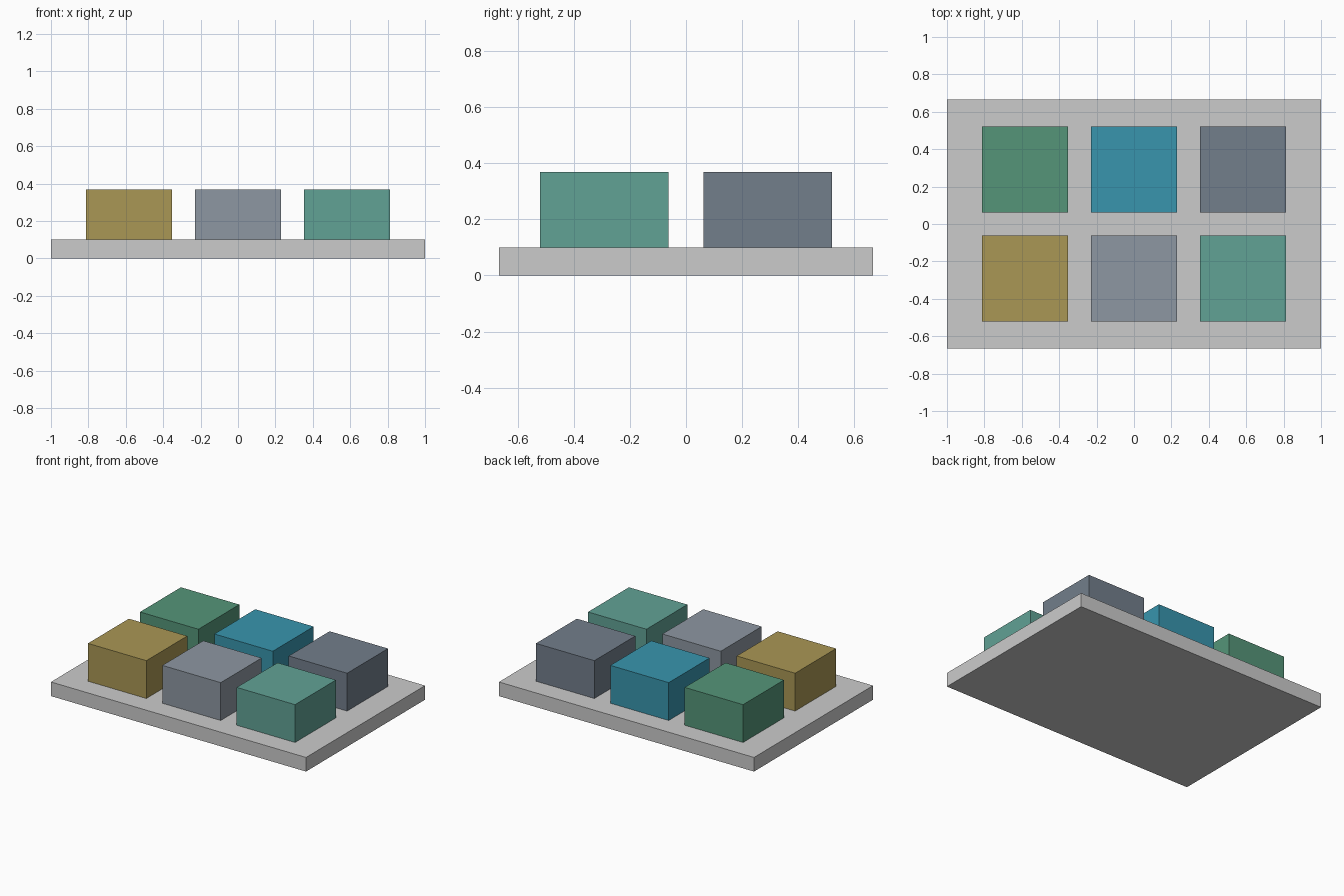
import bpy

if "Cube" in bpy.data.objects:
    bpy.data.objects.remove(bpy.data.objects["Cube"])

BASE_H = 0.10
BLOCK = 0.458
BLOCK_H = 0.268
PITCH = 0.583


def box(name, size, centre, colour=None):
    """Add a box, with an optional diffuse colour."""
    bpy.ops.mesh.primitive_cube_add(size=1, location=centre)
    obj = bpy.context.object
    obj.name = name
    obj.scale = size
    bpy.ops.object.transform_apply(location=False, rotation=False, scale=True)
    if colour:
        mat = bpy.data.materials.new(name + "_colour")
        mat.diffuse_color = (*colour, 1)
        mat.use_nodes = True
        mat.node_tree.nodes["Principled BSDF"].inputs["Base Color"].default_value = mat.diffuse_color
        obj.data.materials.append(mat)
    return obj


# Flat base plate
box("base_plate", (2, 1.333, BASE_H), (0, 0, BASE_H / 2))

# Two rows of three coloured blocks, left to right
rows = {
    "front": [("yellow", (0.40, 0.31, 0.09)),
              ("light_grey", (0.27, 0.31, 0.36)),
              ("mint", (0.12, 0.36, 0.30))],
    "back": [("green", (0.09, 0.30, 0.19)),
             ("blue", (0.04, 0.30, 0.42)),
             ("dark_grey", (0.17, 0.21, 0.26))],
}
for row, blocks in rows.items():
    y = -PITCH / 2 if row == "front" else PITCH / 2
    for i, (label, colour) in enumerate(blocks):
        box(f"{row}_{label}_block", (BLOCK, BLOCK, BLOCK_H),
            ((i - 1) * PITCH, y, BASE_H + BLOCK_H / 2), colour)
